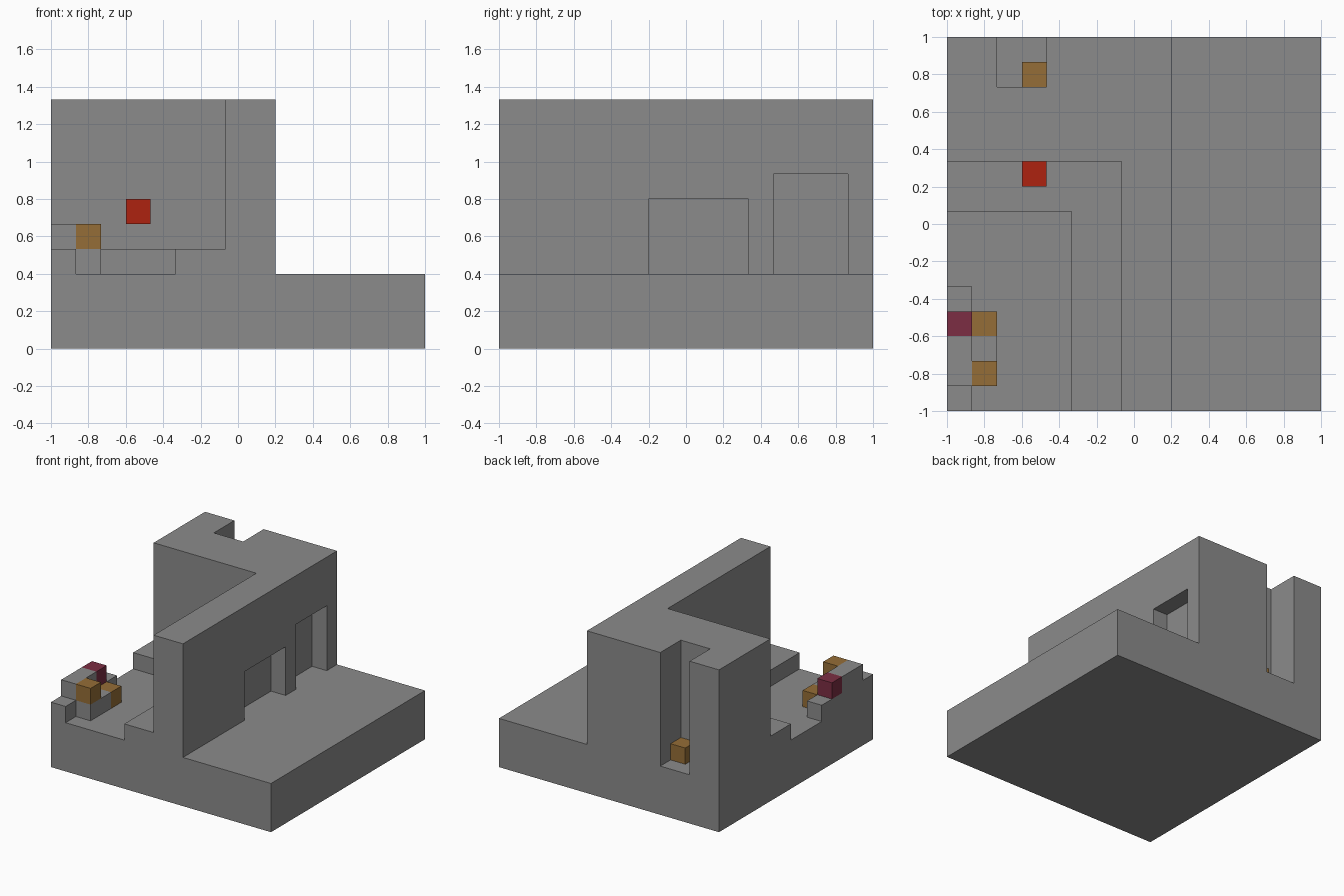
import bpy
import bmesh

U = 2 / 15  # one block of the grid

default = bpy.data.objects.get("Cube")
if default:
    bpy.data.objects.remove(default, do_unlink=True)


def material(name, rgb):
    mat = bpy.data.materials.new(name)
    mat.use_nodes = True
    color = (*rgb, 1)
    mat.diffuse_color = color
    mat.node_tree.nodes["Principled BSDF"].inputs["Base Color"].default_value = color
    return mat


stone = material("grey stone", (0.26, 0.26, 0.26))
wood = material("brown wood", (0.30, 0.155, 0.038))
red = material("red", (0.42, 0.016, 0.005))
plum = material("plum", (0.20, 0.027, 0.056))


def prism(name, outline, z0, z1, mat=stone):
    """Extrude a plan outline, given in blocks from the front corner."""
    bm = bmesh.new()
    verts = [bm.verts.new((x * U - 1, y * U - 1, z0 * U)) for x, y in outline]
    face = bm.faces.new(verts)
    top = bmesh.ops.extrude_face_region(bm, geom=[face])["geom"]
    moved = [v for v in top if isinstance(v, bmesh.types.BMVert)]
    bmesh.ops.translate(bm, verts=moved, vec=(0, 0, (z1 - z0) * U))
    bmesh.ops.recalc_face_normals(bm, faces=bm.faces)
    mesh = bpy.data.meshes.new(name)
    bm.to_mesh(mesh)
    bm.free()
    mesh.materials.append(mat)
    obj = bpy.data.objects.new(name, mesh)
    bpy.context.collection.objects.link(obj)
    return obj


def box(name, x, y, z, mat=stone):
    outline = [(x[0], y[0]), (x[1], y[0]), (x[1], y[1]), (x[0], y[1])]
    return prism(name, outline, z[0], z[1], mat)


def cut(obj, cutter):
    mod = obj.modifiers.new("alcove", "BOOLEAN")
    mod.operation = "DIFFERENCE"
    mod.solver = "EXACT"
    mod.object = cutter
    bpy.context.view_layer.objects.active = obj
    bpy.ops.object.modifier_apply(modifier=mod.name)
    bpy.data.objects.remove(cutter, do_unlink=True)


# Ground slab
box("base", (0, 15), (0, 15), (0, 3))

# Tall wall and back block, with an open shaft in the back
walls = prism("walls", [(7, 0), (9, 0), (9, 15), (4, 15), (4, 13), (2, 13),
                        (2, 15), (0, 15), (0, 10), (7, 10)], 3, 10)

# Shallow alcoves in the outer side of the wall
for y, top in (((6, 10), 6), ((11, 14), 7)):
    cut(walls, box("alcove_cutter", (8, 10), y, (2, top)))

# Low step along the inside of the walls
prism("inner_step", [(5, 0), (7, 0), (7, 10), (0, 10), (0, 8), (5, 8)], 3, 4)

# Small stepped pile at the front corner
prism("pile_lower", [(0, 0), (1, 0), (1, 1), (2, 1), (2, 3), (1, 3),
                     (1, 5), (0, 5)], 3, 4)
box("pile_upper", (0, 1), (1, 3), (4, 5))

# Single coloured blocks
for name, (x, y, z), mat in (
    ("pile_upper_wood_block", (1, 1, 4), wood),
    ("pile_lower_wood_block", (1, 3, 3), wood),
    ("shaft_wood_block", (3, 13, 3), wood),
    ("plum_block", (0, 3, 4), plum),
    ("red_wall_block", (3, 9, 5), red),
):
    box(name, (x, x + 1), (y, y + 1), (z, z + 1), mat)
